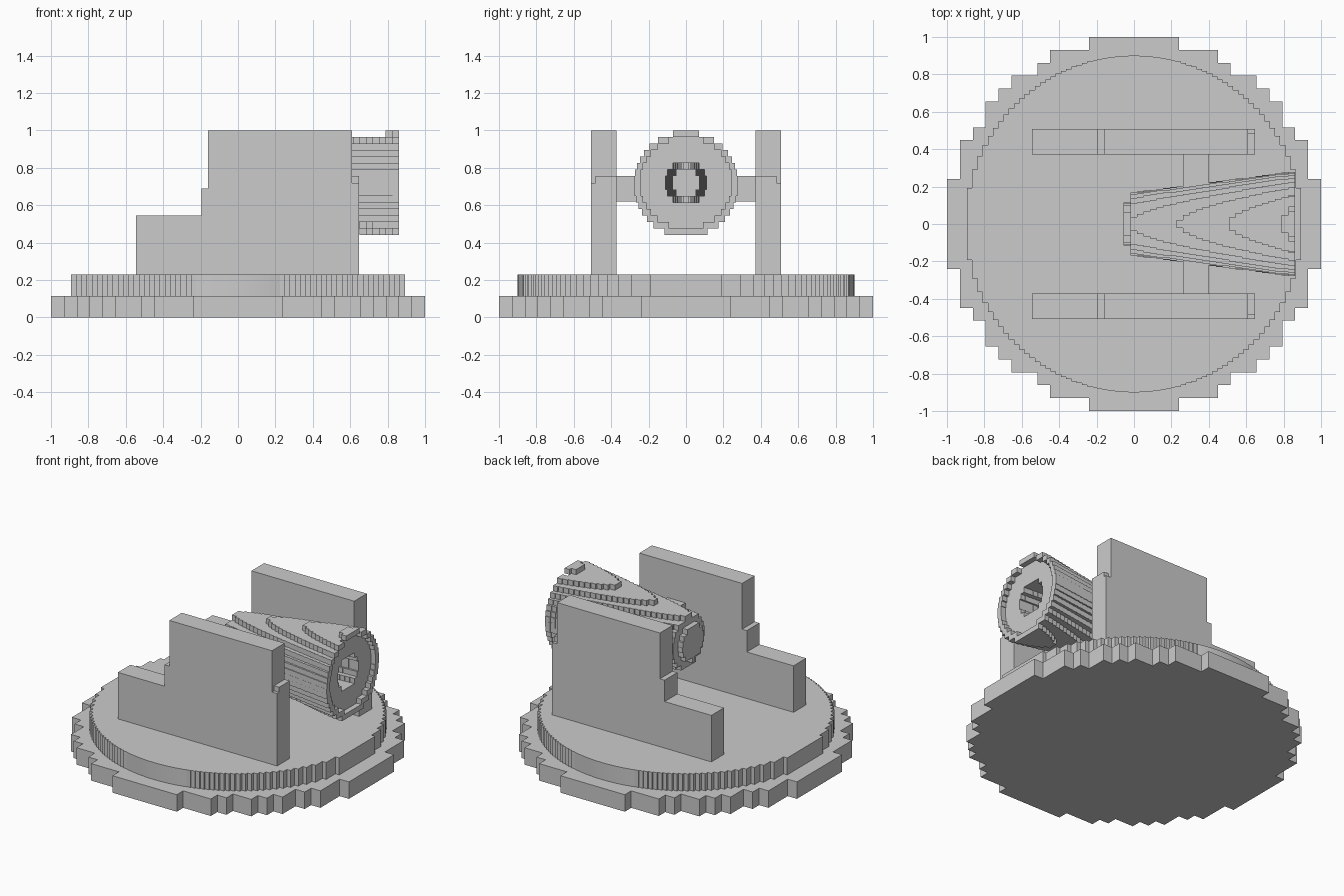
import bpy, bmesh
from math import sqrt, floor

if "Cube" in bpy.data.objects:
    bpy.data.objects.remove(bpy.data.objects["Cube"])


def tidy(pts):
    """Drop consecutive duplicate points."""
    out = []
    for p in pts:
        if not out or abs(p[0] - out[-1][0]) + abs(p[1] - out[-1][1]) > 1e-5:
            out.append(p)
    return out


def add_prism(bm, outline, lo, hi, axis='Z'):
    """Extrude a 2D outline along Z (outline in xy) or Y (outline in xz)."""
    place = (lambda a, b, h: (a, b, h)) if axis == 'Z' else (lambda a, b, h: (a, h, b))
    pts = tidy(outline)
    low = [bm.verts.new(place(a, b, lo)) for a, b in pts]
    top = [bm.verts.new(place(a, b, hi)) for a, b in pts]
    bm.faces.new(low)
    bm.faces.new(top)
    n = len(pts)
    for i in range(n):
        j = (i + 1) % n
        bm.faces.new((low[i], low[j], top[j], top[i]))


def finish(name, bm, mirror=False):
    bmesh.ops.recalc_face_normals(bm, faces=bm.faces)
    me = bpy.data.meshes.new(name)
    bm.to_mesh(me)
    bm.free()
    ob = bpy.data.objects.new(name, me)
    bpy.context.collection.objects.link(ob)
    if mirror:
        m = ob.modifiers.new("Mirror", 'MIRROR')
        m.use_axis = (False, True, False)
    return ob


# Base: coarse stepped disc on a 29-cell grid
s = 1 / 14.5
right = []
for j in range(-14, 15):
    w = (floor(sqrt(206 - j * j)) + 0.5) * s
    right += [(w, (j - 0.5) * s), (w, (j + 0.5) * s)]
bm = bmesh.new()
add_prism(bm, right + [(-x, y) for x, y in reversed(right)], 0, 0.115)
finish("base_disc", bm)

# Deck: finely stepped disc, smooth arcs at front and back
N, X = 64, 0.893
upper = []
for i in range(N):
    x0, x1 = -X + 2 * X * i / N, -X + 2 * X * (i + 1) / N
    xc = (x0 + x1) / 2
    if abs(xc) < 0.23:
        upper += [(x, sqrt(0.81 - x * x)) for x in (x0, x1)]
    else:
        y = sqrt(0.81 - xc * xc)
        upper += [(x0, y), (x1, y)]
bm = bmesh.new()
add_prism(bm, upper + [(x, -y) for x, y in reversed(upper)], 0.115, 0.23)
finish("deck_disc", bm)

# Side cheeks: stepped plates, mirrored front to back
cheek = [(-0.545, 0.23), (0.61, 0.23), (0.61, 1.0), (-0.16, 1.0),
         (-0.16, 0.69), (-0.195, 0.69), (-0.195, 0.545), (-0.545, 0.545)]
bm = bmesh.new()
add_prism(bm, cheek, 0.372, 0.507, 'Y')
finish("side_cheek", bm, True)

# Ledges down the muzzle-side edge of the cheeks
bm = bmesh.new()
for top, y0, y1 in ((0.755, 0.372, 0.485), (0.72, 0.485, 0.507)):
    add_prism(bm, [(0.61, 0.23), (0.648, 0.23), (0.648, top), (0.61, top)], y0, y1, 'Y')
finish("cheek_ledge", bm, True)

# Trunnion stubs between barrel and cheeks
bm = bmesh.new()
add_prism(bm, [(0.265, 0.62), (0.4, 0.62), (0.4, 0.755), (0.265, 0.755)], 0.15, 0.375, 'Y')
finish("trunnion", bm, True)

# Barrel: flared cone stacked from horizontal slabs, bore open at +x
CELLS, X0, X1 = 26, -0.055, 0.86
DX, DZ, BOTTOM, AXIS_Z = (X1 - X0) / CELLS, 0.035, 0.44, 0.712


def outer_radius(i, x):
    return 0.115 if i == 0 else 0.165 + 0.13 * (x + 0.02)


def bore_radius(i, x):
    if i < 2:
        return 0
    return 0.245 if i == CELLS - 1 else 0.07 + 0.05 * x


def chord(r, h):
    return sqrt(r * r - h * h) if r > abs(h) else 0


bm = bmesh.new()
for k in range(16):
    z0 = BOTTOM + k * DZ
    h = z0 + DZ / 2 - AXIS_Z
    side, hole = [], []
    for i in range(CELLS):
        a, b = X0 + i * DX, X0 + (i + 1) * DX
        w = chord(outer_radius(i, b), h)
        v = chord(bore_radius(i, b), h - 0.008)
        if w > 0.01:
            side += [(a, w), (b, w)]
        if v > 0.01:
            hole += [(a, v), (b, v)]
    loop = [(x, -y) for x, y in side]
    loop += [(x, -y) for x, y in reversed(hole)] + hole
    loop += list(reversed(side))
    add_prism(bm, loop, z0, z0 + DZ)
finish("barrel", bm)
